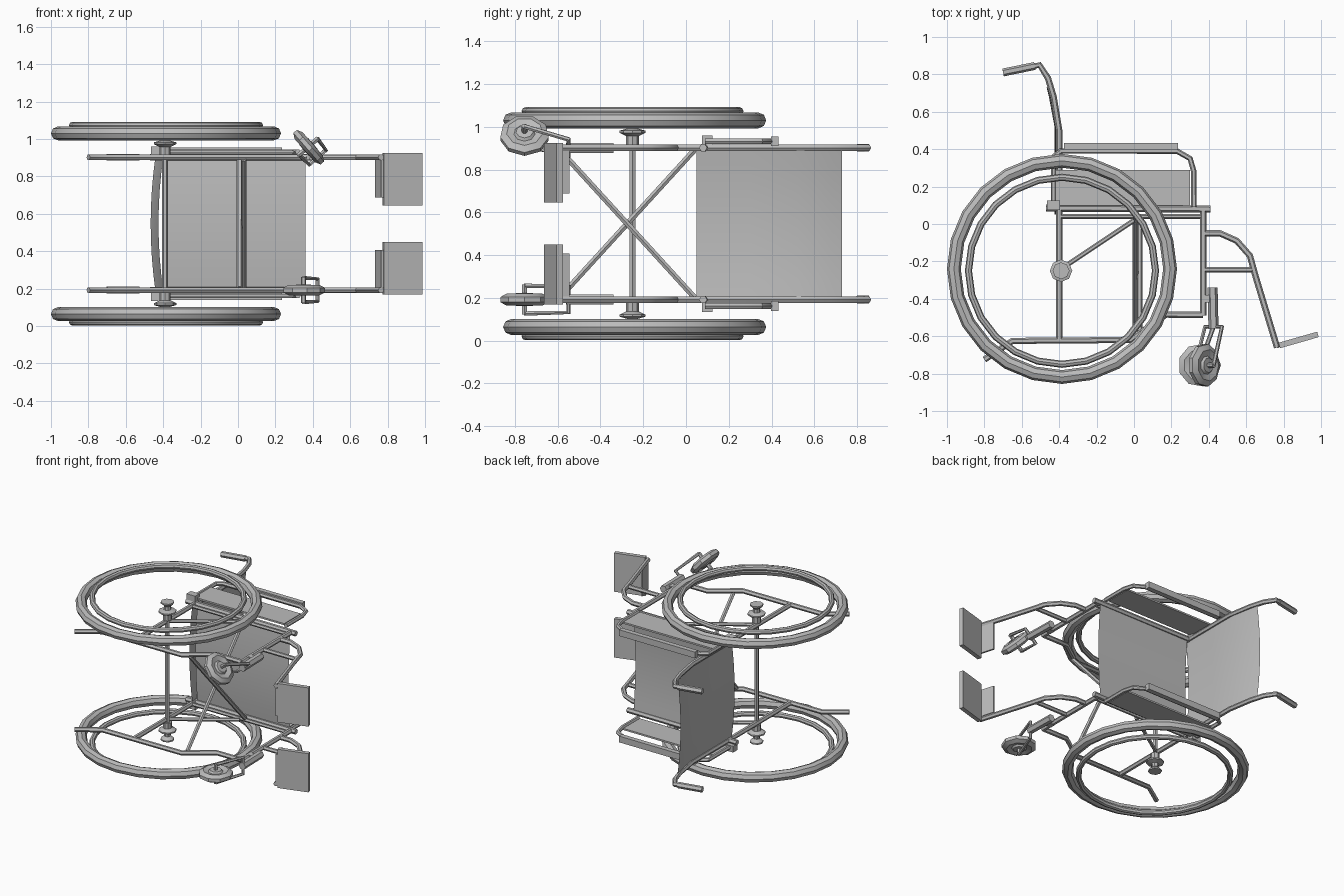
import bpy, bmesh, math
from mathutils import Vector, Matrix

if "Cube" in bpy.data.objects:
    bpy.data.objects.remove(bpy.data.objects["Cube"], do_unlink=True)

grey = bpy.data.materials.new("plain grey")
grey.use_nodes = True
grey.diffuse_color = (0.5, 0.5, 0.5, 1)
grey.node_tree.nodes["Principled BSDF"].inputs["Base Color"].default_value = (0.5, 0.5, 0.5, 1)

MID = 0.547      # middle plane between the two sides
FRAME = 0.355    # offset of the side frames from the middle
ARM = 0.385      # offset of the armrests


def finish(ob, name):
    ob.name = name
    if not ob.data.materials:
        ob.data.materials.append(grey)
    bpy.ops.object.select_all(action='DESELECT')
    ob.select_set(True)
    bpy.context.view_layer.objects.active = ob
    if ob.type == 'CURVE':
        bpy.ops.object.convert(target='MESH')
    bpy.ops.object.shade_smooth_by_angle(angle=math.radians(35))
    return bpy.context.view_layer.objects.active


def mesh_object(bm, name):
    bmesh.ops.recalc_face_normals(bm, faces=bm.faces)
    me = bpy.data.meshes.new(name)
    bm.to_mesh(me)
    bm.free()
    ob = bpy.data.objects.new(name, me)
    bpy.context.collection.objects.link(ob)
    return finish(ob, name)


def tube(name, points, radius=0.017):
    cu = bpy.data.curves.new(name, 'CURVE')
    cu.dimensions = '3D'
    cu.bevel_depth = radius
    cu.bevel_resolution = 1
    cu.use_fill_caps = True
    sp = cu.splines.new('POLY')
    sp.points.add(len(points) - 1)
    for p, co in zip(sp.points, points):
        p.co = (*co, 1)
    ob = bpy.data.objects.new(name, cu)
    bpy.context.collection.objects.link(ob)
    return finish(ob, name)


def box(name, centre, size, angle=0):
    bm = bmesh.new()
    bmesh.ops.create_cube(bm, size=1, matrix=Matrix.Translation(centre)
                          @ Matrix.Rotation(angle, 4, 'Z') @ Matrix.Diagonal((*size, 1)))
    return mesh_object(bm, name)


def lathe(name, profile, steps, matrix):
    """Spin a (radius, height) profile around local z."""
    bm = bmesh.new()
    vs = [bm.verts.new((r, 0, h)) for r, h in profile]
    es = [bm.edges.new(pair) for pair in zip(vs, vs[1:] + vs[:1])]
    bmesh.ops.spin(bm, geom=vs + es, axis=(0, 0, 1), cent=(0, 0, 0),
                   angle=math.tau, steps=steps, use_duplicate=False)
    bmesh.ops.remove_doubles(bm, verts=bm.verts, dist=0.0005)
    bm.transform(matrix)
    return mesh_object(bm, name)


def ring(name, major, minor, centre, steps):
    circle = [(major + minor * math.cos(a * math.tau / 8), minor * math.sin(a * math.tau / 8))
              for a in range(8)]
    return lathe(name, circle, steps, Matrix.Translation(centre))


def sheet(name, path, sag, half, thickness):
    """Cloth sheet stretched between the side frames, sagging in the middle."""
    bm = bmesh.new()
    n = 8
    rows = []
    for x, y in path:
        rows.append([])
        for i in range(n + 1):
            t = 2 * i / n - 1
            k = 1 - t * t
            rows[-1].append(bm.verts.new((x + sag[0] * k, y + sag[1] * k, MID + t * half)))
    for a, b in zip(rows, rows[1:]):
        for i in range(n):
            bm.faces.new((a[i], a[i + 1], b[i + 1], b[i]))
    bmesh.ops.solidify(bm, geom=bm.faces[:], thickness=thickness)
    return mesh_object(bm, name)


def build_side(side, s, caster_turn):
    def flat(points, h=FRAME):
        return [(x, y, MID + s * h) for x, y in points]

    def bar(part, points, h=FRAME, r=0.017):
        tube(f"{side}_{part}", flat(points, h), r)

    def at(x, y, h):
        return Vector((x, y, MID + s * h))

    # Main wheel, hand rim and hub
    ring(f"{side}_tyre", 0.578, 0.037, at(-0.385, -0.24, 0.483), 24)
    ring(f"{side}_hand_rim", 0.5, 0.019, at(-0.385, -0.25, 0.526), 24)
    hub = [(0, 0.37), (0.03, 0.37), (0.03, 0.41), (0.06, 0.425), (0.06, 0.435),
           (0.025, 0.445), (0.022, 0.47), (0.045, 0.49), (0.045, 0.5), (0, 0.5)]
    lathe(f"{side}_hub", [(r, h * s) for r, h in hub], 8, Matrix.Translation((-0.39, -0.25, MID)))

    # Side frame
    bar("back_post", [(-0.4, -0.62), (-0.4, 0.5), (-0.43, 0.68), (-0.46, 0.78),
                      (-0.505, 0.85), (-0.7, 0.81)])
    bar("push_grip", [(-0.53, 0.845), (-0.7, 0.81)], r=0.021)
    bar("seat_rail", [(-0.47, 0.085), (0.41, 0.08)], r=0.019)
    bar("upper_rail", [(-0.4, 0.04), (0.38, 0.04)], r=0.013)
    bar("lower_rail", [(-0.8, -0.725), (-0.65, -0.625), (-0.02, -0.62), (0.17, -0.485), (0.37, -0.485)])
    bar("front_post", [(0.37, 0.07), (0.37, -0.49)])
    bar("diagonal_strut", [(0.0, 0.02), (-0.39, -0.24)], r=0.013)

    # Armrest with side panel
    bar("armrest_tube", [(-0.43, 0.09), (-0.43, 0.36), (-0.39, 0.39), (0.23, 0.39),
                         (0.3, 0.35), (0.32, 0.28), (0.32, 0.09)], ARM, 0.015)
    box(f"{side}_armrest_pad", at(-0.07, 0.415, ARM), (0.61, 0.035, 0.045))
    box(f"{side}_side_panel", at(-0.07, 0.195, ARM), (0.74, 0.19, 0.012))
    box(f"{side}_armrest_socket", at(-0.43, 0.1, ARM + 0.005), (0.07, 0.05, 0.045))

    # Leg hanger and footrest
    bar("leg_hanger", [(0.37, -0.05), (0.46, -0.05), (0.55, -0.09), (0.62, -0.17),
                       (0.65, -0.28), (0.765, -0.66)])
    bar("hanger_brace", [(0.37, -0.245), (0.64, -0.245)], r=0.015)
    box(f"{side}_footplate", at(0.88, -0.62, 0.238), (0.215, 0.03, 0.28), math.radians(16))
    box(f"{side}_heel_guard", at(0.755, -0.605, 0.24), (0.012, 0.12, 0.2), math.radians(16))

    # Caster: built around its steering axis, then turned
    turn = (Matrix.Translation(at(0.425, 0, FRAME))
            @ Matrix.Rotation(caster_turn, 4, 'Y'))
    box(f"{side}_caster_bracket", at(0.395, -0.4, FRAME), (0.07, 0.04, 0.03))
    bar("caster_stem", [(0.42, -0.34), (0.425, -0.56)], r=0.027)
    wheel = [(0, -0.03), (0.04, -0.03), (0.05, -0.018), (0.085, -0.028), (0.115, -0.012),
             (0.115, 0.012), (0.085, 0.028), (0.05, 0.018), (0.04, 0.03), (0, 0.03)]
    lathe(f"{side}_caster_wheel", wheel, 9, turn @ Matrix.Translation((-0.075, -0.755, 0)))
    fork = [(-0.075, -0.755, 0.065), (0.0, -0.55, 0.06), (0.0, -0.55, -0.06), (-0.075, -0.755, -0.065)]
    tube(f"{side}_caster_fork", [turn @ Vector(p) for p in fork], 0.012)
    axle = [(-0.075, -0.755, h) for h in (-0.07, 0.07)]
    tube(f"{side}_caster_axle", [turn @ Vector(p) for p in axle], 0.014)


build_side("upper", 1, math.radians(49))
build_side("lower", -1, 0)

# Axle and folding cross brace
tube("axle", [(-0.39, -0.25, MID - 0.43), (-0.39, -0.25, MID + 0.43)], 0.016)
for name, x, s in (("first", 0.008, 1), ("second", 0.03, -1)):
    tube(f"{name}_cross_bar", [(x, 0.04, MID + s * 0.345), (x, -0.59, MID - s * 0.345)], 0.015)

# Seat and backrest cloth
sheet("seat", [(-0.385, 0.085), (0.0, 0.085), (0.36, 0.085)], (0, -0.02), 0.345, 0.014)
sheet("backrest", [(-0.4, 0.05), (-0.4, 0.3), (-0.4, 0.52), (-0.43, 0.68), (-0.442, 0.73)],
      (-0.025, 0), 0.355, 0.014)
